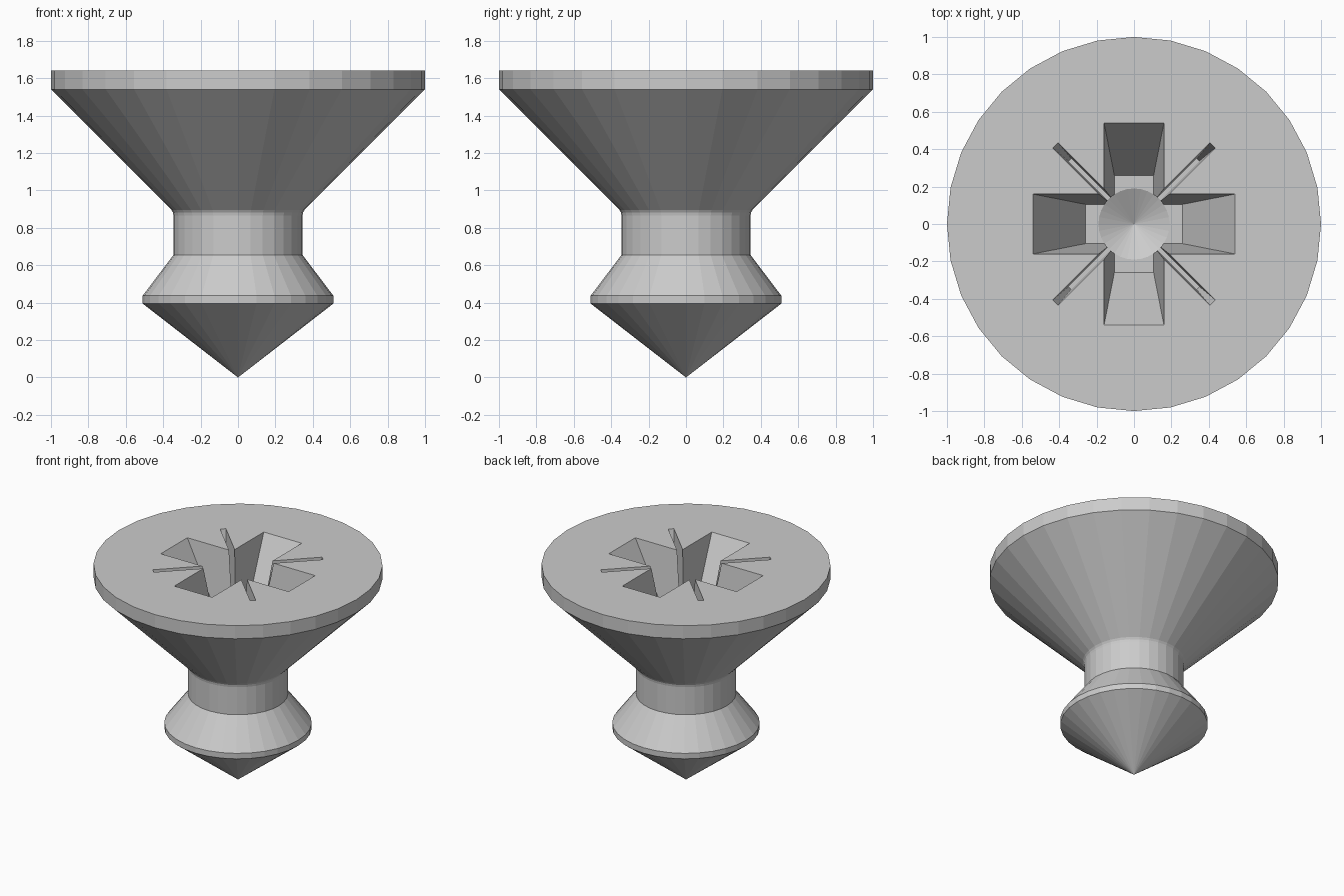
import bpy, bmesh, math
from mathutils import Matrix

if "Cube" in bpy.data.objects:
    bpy.data.objects.remove(bpy.data.objects["Cube"])

TOP = 1.64      # top face of the head
DEPTH = 0.47    # depth of the driver recess
FLOOR = TOP - DEPTH


def make_object(name, bm):
    bmesh.ops.recalc_face_normals(bm, faces=bm.faces)
    mesh = bpy.data.meshes.new(name)
    bm.to_mesh(mesh)
    bm.free()
    ob = bpy.data.objects.new(name, mesh)
    bpy.context.collection.objects.link(ob)
    return ob


def lathe(name, profile, sides=32):
    """Revolve (radius, z) points; zero-radius ends close to a point."""
    bm = bmesh.new()
    vs = [bm.verts.new((r, 0, z)) for r, z in profile]
    es = [bm.edges.new(p) for p in zip(vs, vs[1:])]
    bmesh.ops.spin(bm, geom=vs + es, cent=(0, 0, 0), axis=(0, 0, 1),
                   angle=math.tau, steps=sides, use_duplicate=False)
    bmesh.ops.remove_doubles(bm, verts=bm.verts, dist=1e-4)
    # one flat cap on an open top ring
    rim = [e for e in bm.edges if e.is_boundary]
    if rim:
        bmesh.ops.contextual_create(bm, geom=rim)
    return make_object(name, bm)


def tapered_bar(name, top, bottom, angle):
    """Bar through the axis, tapering from the top face to the recess floor."""
    over = 0.1  # continue the taper above the head for a clean cut
    bm = bmesh.new()
    bmesh.ops.create_cube(bm, size=2)
    for v in bm.verts:
        up = v.co.z > 0
        k = 1 + over / DEPTH if up else 0
        v.co.x *= bottom[0] + (top[0] - bottom[0]) * k
        v.co.y *= bottom[1] + (top[1] - bottom[1]) * k
        v.co.z = TOP + over if up else FLOOR
    bmesh.ops.rotate(bm, verts=bm.verts, cent=(0, 0, 0),
                     matrix=Matrix.Rotation(math.radians(angle), 3, 'Z'))
    return make_object(name, bm)


# Screw body: point, flange, neck, fillet, countersunk head
screw = lathe("screw_body", [
    (0, 0), (0.51, 0.395), (0.51, 0.437), (0.345, 0.655), (0.345, 0.865),
    (0.348, 0.882), (0.356, 0.896), (1.0, 1.54), (1.0, TOP)])

# Recess cutters: cross arms, diagonal slits, centre drill
cutters = [tapered_bar("cross_cutter", (0.54, 0.16), (0.26, 0.105), a) for a in (0, 90)]
cutters += [tapered_bar("slit_cutter", (0.595, 0.02), (0.485, 0.01), a) for a in (45, 135)]
cutters.append(lathe("drill_cutter", [(0, FLOOR - 0.1), (0.19, FLOOR), (0.19, TOP + 0.1)]))

for cutter in cutters:
    cutter.hide_render = True
    mod = screw.modifiers.new("recess", 'BOOLEAN')
    mod.operation = 'DIFFERENCE'
    mod.solver = 'EXACT'
    mod.object = cutter

# Bake the cuts and remove the cutters
bpy.context.view_layer.objects.active = screw
screw.select_set(True)
for mod in list(screw.modifiers):
    bpy.ops.object.modifier_apply(modifier=mod.name)
for cutter in cutters:
    bpy.data.objects.remove(cutter)
